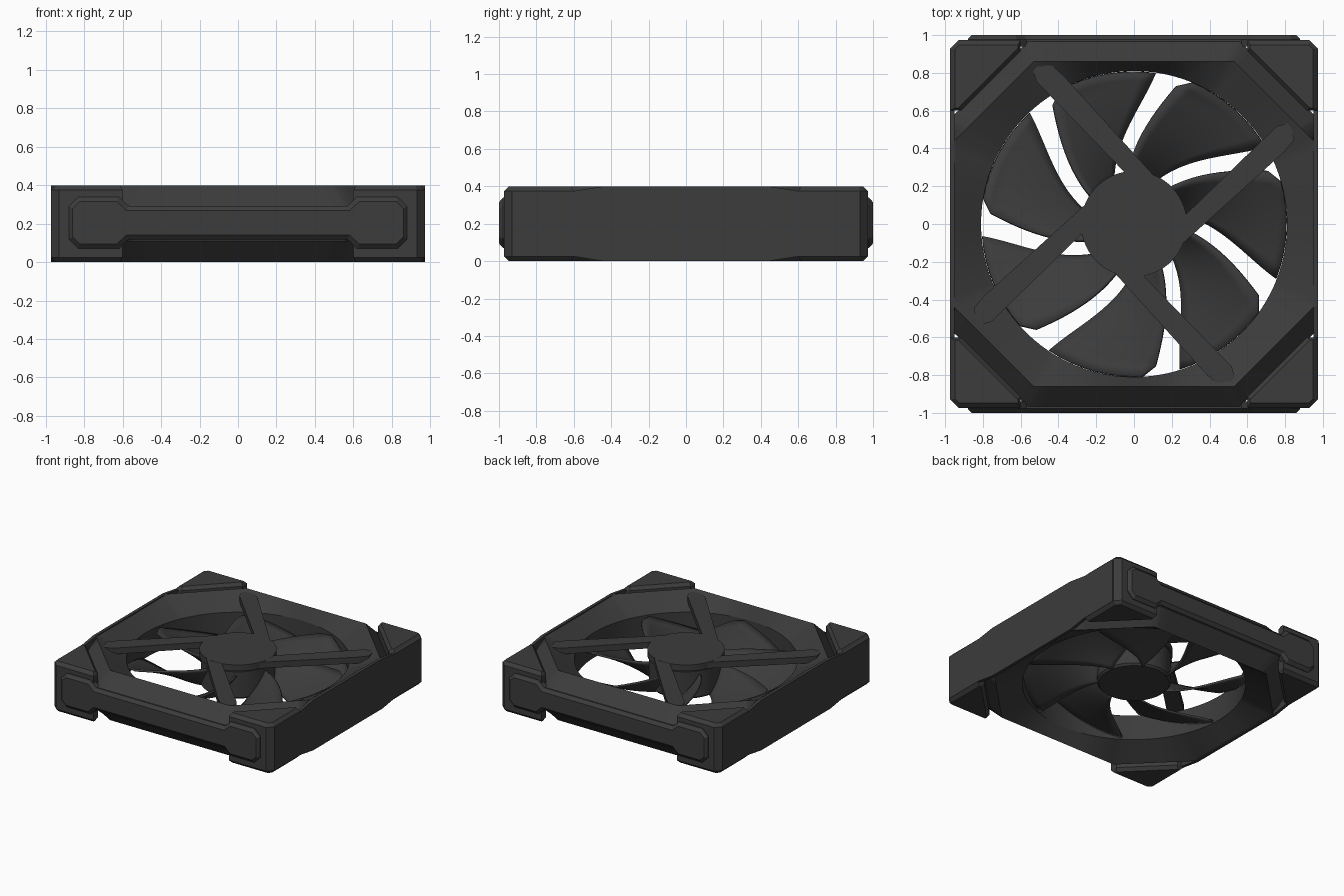
import bpy, bmesh, math
from math import cos, sin, radians, atan2, pi

if "Cube" in bpy.data.objects:
    bpy.data.objects.remove(bpy.data.objects["Cube"])

mat = bpy.data.materials.new("dark_plastic")
mat.diffuse_color = (0.045, 0.045, 0.045, 1)
mat.use_nodes = True
mat.node_tree.nodes["Principled BSDF"].inputs["Base Color"].default_value = mat.diffuse_color


def finish(name, bm, angle=25):
    bmesh.ops.recalc_face_normals(bm, faces=bm.faces)
    me = bpy.data.meshes.new(name)
    bm.to_mesh(me)
    bm.free()
    ob = bpy.data.objects.new(name, me)
    bpy.context.collection.objects.link(ob)
    me.materials.append(mat)
    bpy.ops.object.select_all(action='DESELECT')
    bpy.context.view_layer.objects.active = ob
    ob.select_set(True)
    bpy.ops.object.shade_smooth_by_angle(angle=radians(angle))
    return ob


def loft(name, rings, loop=False, angle=25):
    """Bridge equal-length rings; loop joins last to first, otherwise cap ends."""
    bm = bmesh.new()
    vs = [[bm.verts.new(p) for p in r] for r in rings]
    n = len(vs[0])
    pairs = list(zip(vs, vs[1:])) + ([(vs[-1], vs[0])] if loop else [])
    for a, b in pairs:
        for i in range(n):
            j = (i + 1) % n
            bm.faces.new((a[i], a[j], b[j], b[i]))
    if not loop:
        bm.faces.new(vs[0])
        bm.faces.new(vs[-1])
    return finish(name, bm, angle)


# Frame body: octagonal ring funnelling into a round duct
INNER = (0.965, 0.86, 1.39)   # x half, y half, x+y at the diagonal
OUTER = (0.97, 0.97, 1.53)
angles = {round(2 * pi * i / 96, 5) for i in range(96)}
for X, Y, S in (INNER, OUTER):
    for a in (atan2(Y, S - Y), atan2(S - X, X)):
        angles |= {round(t % (2 * pi), 5) for t in (a, -a, pi - a, pi + a)}
angles = sorted(angles)


def octagon(dims, z):
    X, Y, S = dims
    pts = []
    for a in angles:
        c, s = cos(a), sin(a)
        r = min(X / max(abs(c), 1e-6), Y / max(abs(s), 1e-6), S / (abs(c) + abs(s)))
        pts.append((r * c, r * s, z))
    return pts


def circle(r, z, angs=angles):
    return [(r * cos(a), r * sin(a), z) for a in angs]


loft("frame_body", [circle(0.81, 0.1), circle(0.81, 0.3), octagon(INNER, 0.4),
                    octagon(OUTER, 0.29), octagon(OUTER, 0.11), octagon(INNER, 0.0)], loop=True)

# Flat side walls that close the ends of the corner grooves
wall = [(0.44, 0.4), (0.6, 0.375), (0.92, 0.375), (0.92, 0.025), (0.6, 0.025), (0.44, 0.0)]
wall += [(-y, z) for y, z in reversed(wall)]
for sx in (-1, 1):
    loft("side_wall", [[(sx * x, y, z) for y, z in wall] for x in (0.95, 0.974)], angle=5)

# Corner pads with chamfered top and bottom
base = [(0.973, 0.6), (0.973, 0.93), (0.93, 0.973), (0.6, 0.973), (0.6, 0.915), (0.915, 0.6)]
inset = [(0.948, 0.615), (0.948, 0.925), (0.925, 0.948), (0.615, 0.948), (0.615, 0.93), (0.93, 0.615)]
for sx in (-1, 1):
    for sy in (-1, 1):
        loft("corner_pad", [[(x * sx, y * sy, z) for x, y in p] for p, z in
                            ((inset, 0), (base, 0.025), (base, 0.375), (inset, 0.4))], angle=10)

# Dumbbell panels on front and back
def dumbbell(q):
    q = q + [(-x, h) for x, h in reversed(q)]
    return [(x, 0.205 + h) for x, h in q] + [(x, 0.205 - h) for x, h in reversed(q)]


edge = dumbbell([(0.88, 0.085), (0.83, 0.135), (0.62, 0.135), (0.57, 0.088)])
face = dumbbell([(0.86, 0.075), (0.825, 0.11), (0.63, 0.11), (0.58, 0.063)])
for name, s in (("front_panel", -1), ("back_panel", 1)):
    loft(name, [[(x, s * y, z) for x, z in p] for p, y in
                ((edge, 0.94), (edge, 0.978), (face, 1.0))], angle=10)

# Motor mount disc and rotor hub
ring = [2 * pi * i / 64 for i in range(64)]
loft("motor_mount", [circle(0.28, 0.335, ring), circle(0.28, 0.385, ring)])
loft("rotor_hub", [circle(0.255, 0.105, ring), circle(0.27, 0.12, ring), circle(0.27, 0.325, ring)])

# Four tangential struts
for k in range(4):
    a = radians(45 + 90 * k)
    u, v = (cos(a), sin(a)), (sin(a), -cos(a))
    outline = [(0.0, 0.155), (0.9, 0.168), (0.965, 0.205), (0.915, 0.285), (0.83, 0.292), (0.0, 0.25)]
    loft("strut", [[(d * u[0] + w * v[0], d * u[1] + w * v[1], z) for d, w in outline]
                   for z in (0.335, 0.384)], angle=10)

# Seven swept, twisted blades
NR, NC = 12, 8
for k in range(7):
    bm = bmesh.new()
    grid = []
    for i in range(NR + 1):
        t = i / NR
        r = 0.25 + 0.557 * t
        lead = 46 - 35 * t + 9 * t * t - (4 if i == NR else 0)
        trail = 13 - 58 * t + 24 * t * t
        row = []
        for j in range(NC + 1):
            s = j / NC
            a = radians(trail + (lead - trail) * s + 360 / 7 * k)
            z = 0.2 + (0.19 - 0.02 * t) * (s - 0.5) - 0.04 * s * (1 - s)
            row.append(bm.verts.new((r * cos(a), r * sin(a), z)))
        grid.append(row)
    for i in range(NR):
        for j in range(NC):
            bm.faces.new((grid[i][j], grid[i + 1][j], grid[i + 1][j + 1], grid[i][j + 1]))
    ob = finish("blade", bm, 35)
    mod = ob.modifiers.new("thickness", 'SOLIDIFY')
    mod.thickness = 0.016
    mod.offset = 0
